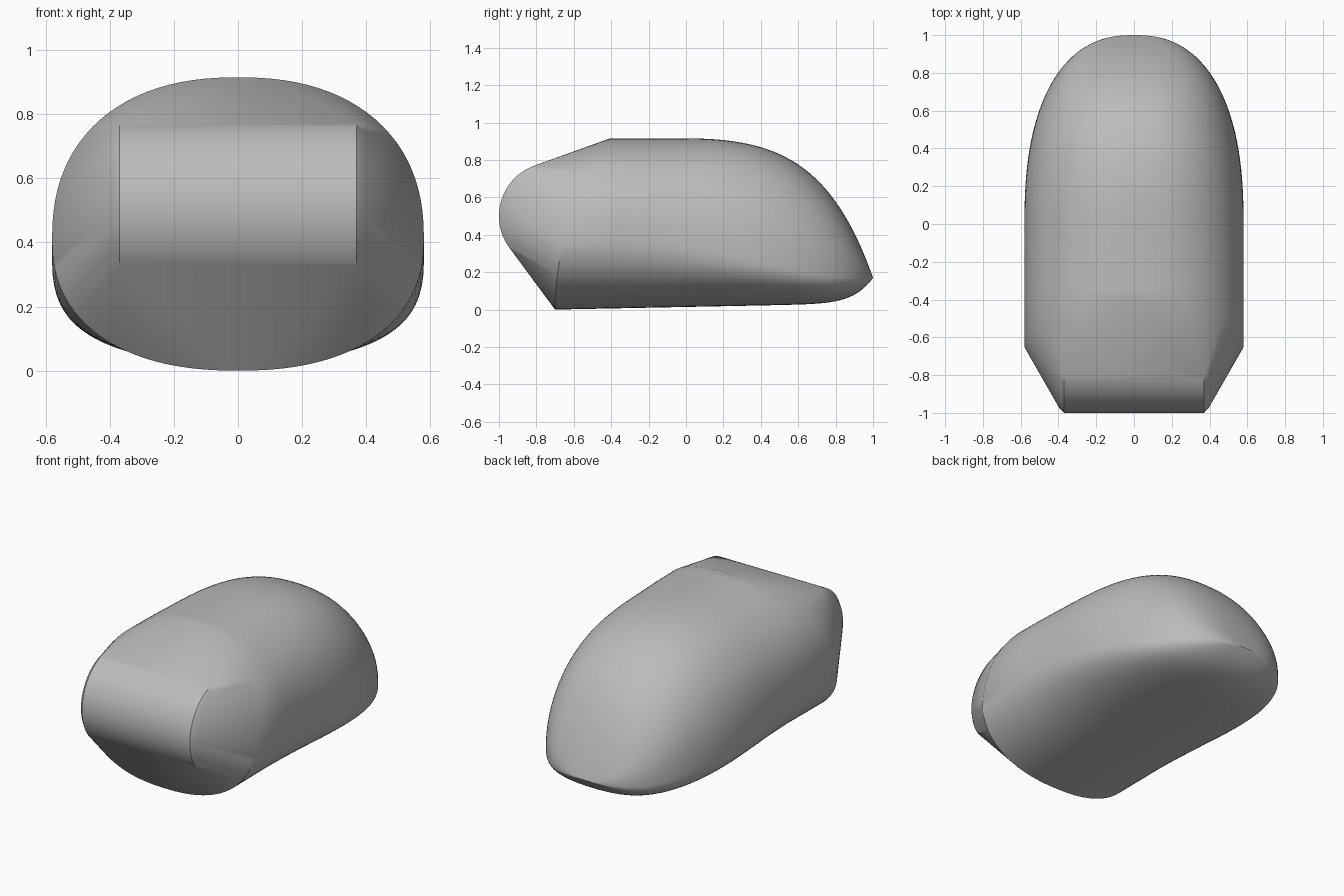
import bpy, bmesh
from math import sin, cos, pi, radians
from mathutils import Vector

cube = bpy.data.objects.get("Cube")
if cube:
    bpy.data.objects.remove(cube, do_unlink=True)

grey = bpy.data.materials.new("plain grey")
grey.use_nodes = True
colour = (0.5, 0.5, 0.5, 1)
grey.diffuse_color = colour
grey.node_tree.nodes["Principled BSDF"].inputs["Base Color"].default_value = colour

SIDES = 96
HALF_WIDTH = 0.58
TIP_Z = 0.17


def section(y):
    """Half width, top, widest height and bottom of the body at y."""
    r = min(max(y, 0), 1)
    width = HALF_WIDTH * max(1 - r ** 2.4, 0) ** (1 / 2.4)
    top = TIP_Z + 0.745 * (1 - r ** (2.5 + 1.3 * r))
    t = min(max((y + 0.5) / 1.5, 0), 1)
    middle = 0.41 - 0.24 * t * t * (3 - 2 * t)
    bottom = 0.02 * (y + 0.7) + 0.136 * r ** 10
    return width, top, middle, bottom


def ring(y):
    """Rounded cross-section; an upper and a lower half superellipse."""
    width, top, middle, bottom = section(y)
    points = []
    for i in range(SIDES):
        a = 2 * pi * i / SIDES
        c, s = cos(a), sin(a)
        x = width * abs(c) ** (2 / 2.3) * (1 if c > 0 else -1)
        height = top - middle if s > 0 else bottom - middle
        points.append(Vector((x, y, middle + height * abs(s) ** (2 / 2.3))))
    return points


bm = bmesh.new()

# Body: a curved front rim followed by sections tapering to the tail
rim = ring(-0.7)
for p in rim:
    p.y = -0.7 + 0.35 * p.z ** 2
rows = [rim] + [ring(-0.35 + 0.35 * i / 4) for i in range(4)]
rows += [ring(1 - (1 - i / 36) ** 2) for i in range(36)]
grid = [[bm.verts.new(p) for p in row] for row in rows]
tip = bm.verts.new((0, 1, TIP_Z))
for a, b in zip(grid, grid[1:]):
    for i in range(SIDES):
        j = (i + 1) % SIDES
        bm.faces.new((a[i], a[j], b[j], b[i]))
for i in range(SIDES):
    bm.faces.new((grid[-1][i], grid[-1][(i + 1) % SIDES], tip))

# Nose: a hull from the rim to a horizontal rounded front bar
nose = bmesh.new()
rim_verts = {nose.verts.new(p) for p in rim}
for x, radius in ((0.37, 0.287), (0.395, 0.262)):
    for side in (-1, 1):
        for i in range(33):
            a = radians(70 + 147 * i / 32)
            a = radians(110 + 107 * i / 32)
            nose.verts.new((side * x, -0.713 + radius * cos(a), 0.5 + radius * sin(a)))
bmesh.ops.convex_hull(nose, input=nose.verts[:])
hidden = [f for f in nose.faces if all(v in rim_verts for v in f.verts) and f.normal.y > 0]
bmesh.ops.delete(nose, geom=hidden, context='FACES')
nose_mesh = bpy.data.meshes.new("nose")
nose.to_mesh(nose_mesh)
nose.free()
bm.from_mesh(nose_mesh)
bpy.data.meshes.remove(nose_mesh)

# Weld the parts into one smooth shell
bmesh.ops.remove_doubles(bm, verts=bm.verts[:], dist=0.0005)
bmesh.ops.recalc_face_normals(bm, faces=bm.faces[:])
mesh = bpy.data.meshes.new("shell")
bm.to_mesh(mesh)
bm.free()
mesh.materials.append(grey)
shell = bpy.data.objects.new("shell", mesh)
bpy.context.collection.objects.link(shell)
bpy.context.view_layer.objects.active = shell
shell.select_set(True)
bpy.ops.object.shade_smooth_by_angle(angle=radians(30))
